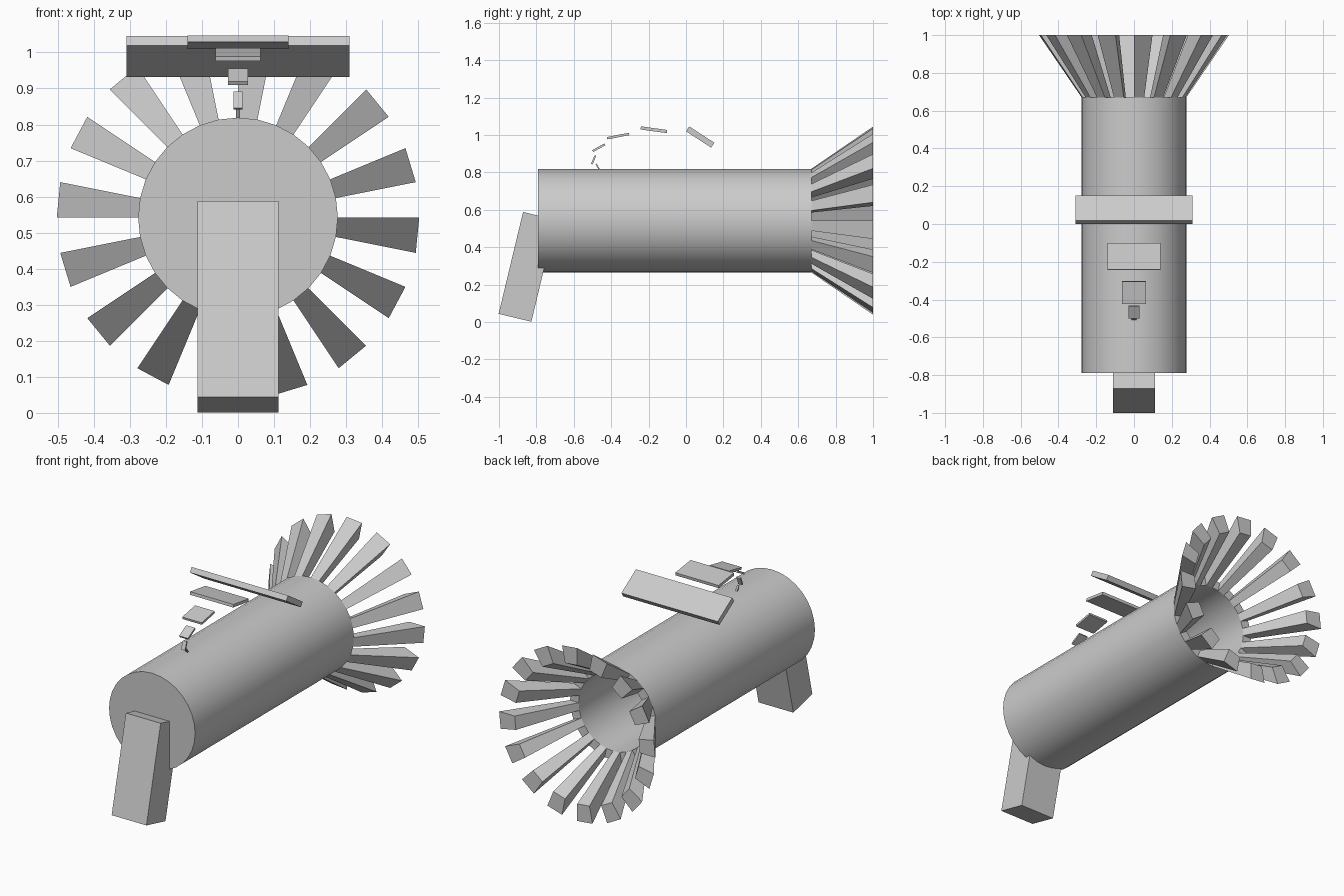
import bpy
import bmesh
from math import cos, sin, pi, radians

cube = bpy.data.objects.get("Cube")
if cube:
    bpy.data.objects.remove(cube, do_unlink=True)

grey = bpy.data.materials.new("plain_grey")
grey.use_nodes = True
grey.diffuse_color = (0.6, 0.6, 0.6, 1)
grey.node_tree.nodes["Principled BSDF"].inputs["Base Color"].default_value = (0.6, 0.6, 0.6, 1)

SIDES = 32
AXIS_Z = 0.542
RADIUS, WALL = 0.277, 0.055
FRONT, BACK, FLARE_END = -0.79, 0.67, 1.0
FLARE_SCALE = 1.815


def add_object(name, bm):
    bmesh.ops.recalc_face_normals(bm, faces=bm.faces)
    mesh = bpy.data.meshes.new(name)
    bm.to_mesh(mesh)
    bm.free()
    mesh.materials.append(grey)
    obj = bpy.data.objects.new(name, mesh)
    bpy.context.collection.objects.link(obj)
    return obj


def box(name, y, z, width, length, height, tilt):
    """Box centred on x = 0, tilted about the x axis (degrees)."""
    bm = bmesh.new()
    bmesh.ops.create_cube(bm, size=1)
    bmesh.ops.scale(bm, vec=(width, length, height), verts=bm.verts)
    obj = add_object(name, bm)
    obj.location = (0, y, z)
    obj.rotation_euler.x = radians(tilt)
    return obj


# Hollow body: closed at the front, open at the back
bm = bmesh.new()


def ring(radius, y):
    return [bm.verts.new((radius * cos(2 * pi * i / SIDES), y,
                          radius * sin(2 * pi * i / SIDES))) for i in range(SIDES)]


def bridge(a, b):
    return [bm.faces.new((a[i], a[(i + 1) % SIDES], b[(i + 1) % SIDES], b[i]))
            for i in range(SIDES)]


outer_front, outer_back = ring(RADIUS, FRONT), ring(RADIUS, BACK)
inner_back, inner_front = ring(RADIUS - WALL, BACK), ring(RADIUS - WALL, FRONT + WALL)
bm.faces.new(outer_front)
bridge(outer_front, outer_back)
rim = bridge(outer_back, inner_back)
bridge(inner_back, inner_front)
bm.faces.new(inner_front)

# Flared fingers: every other rim face pulled back and scaled from the axis
fingers = bmesh.ops.extrude_discrete_faces(bm, faces=rim[1::2])["faces"]
for face in fingers:
    for v in face.verts:
        v.co = (v.co.x * FLARE_SCALE, FLARE_END, v.co.z * FLARE_SCALE)

body = add_object("body_with_flared_fingers", bm)
body.location.z = AXIS_Z
bpy.ops.object.select_all(action='DESELECT')
body.select_set(True)
bpy.context.view_layer.objects.active = body
bpy.ops.object.shade_smooth_by_angle(angle=radians(25))

# Slanted foot at the front
box("front_foot", -0.849, 0.295, 0.224, 0.18, 0.56, -13.5)

# Curling row of floating plates, halving in width: y, z, length, thickness, tilt
plates = [
    (0.076, 0.989, 0.160, 0.031, -33),
    (-0.172, 1.028, 0.142, 0.017, -8),
    (-0.363, 0.994, 0.120, 0.013, 11),
    (-0.466, 0.932, 0.075, 0.011, 29),
    (-0.494, 0.867, 0.050, 0.009, 68),
    (-0.472, 0.830, 0.036, 0.007, 120),
]
width = 0.62
for n, (y, z, length, thick, tilt) in enumerate(plates, 1):
    box(f"curl_plate_{n}", y, z, width, length, thick, tilt)
    width *= 0.45
